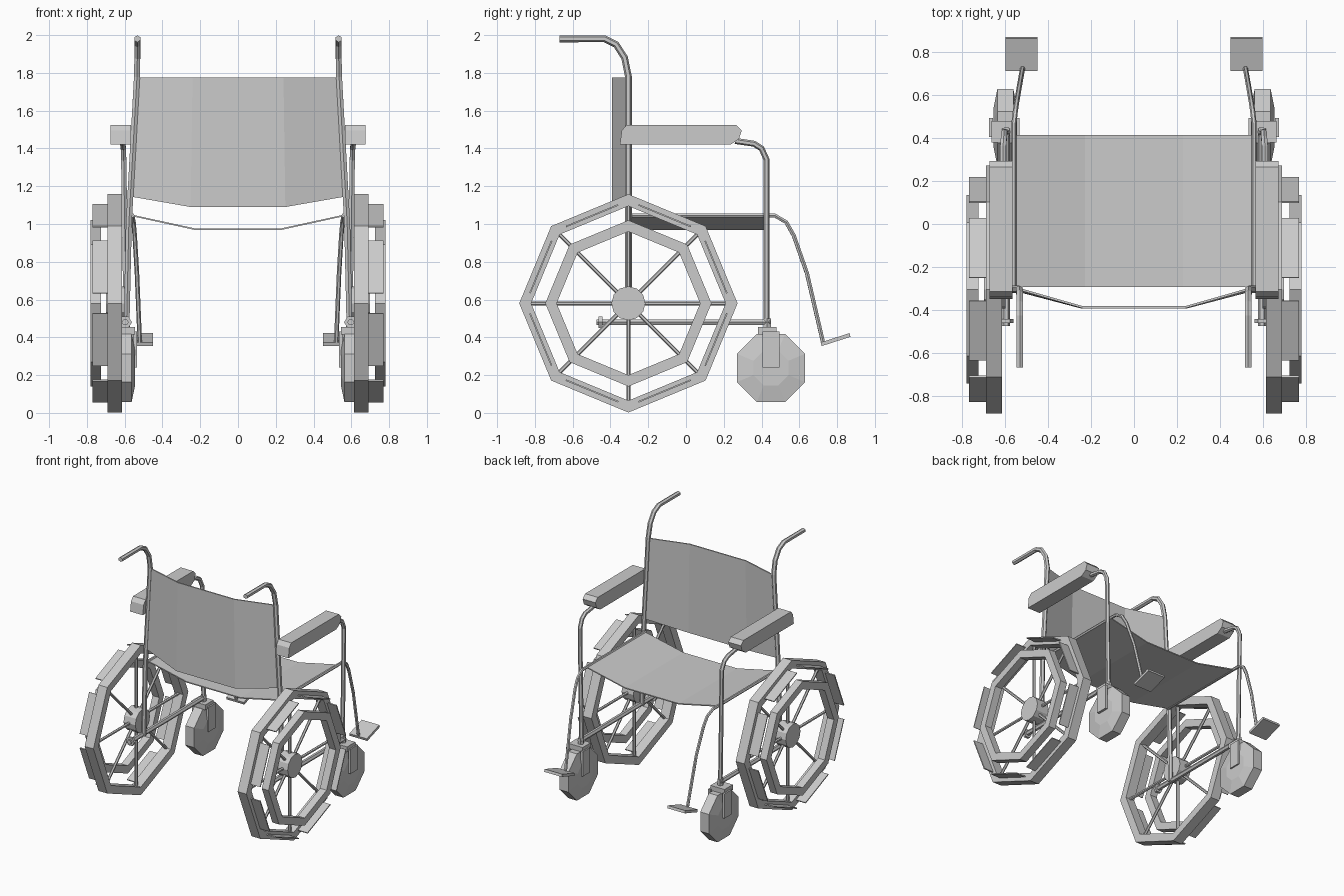
import bpy, bmesh
from math import sin, cos, pi
from mathutils import Matrix, Vector

if "Cube" in bpy.data.objects:
    bpy.data.objects.remove(bpy.data.objects["Cube"])


def finish(name, bm):
    bmesh.ops.recalc_face_normals(bm, faces=bm.faces)
    me = bpy.data.meshes.new(name)
    bm.to_mesh(me)
    bm.free()
    ob = bpy.data.objects.new(name, me)
    bpy.context.collection.objects.link(ob)
    return ob


def mirror(ob):
    m = ob.modifiers.new("mirror", 'MIRROR')
    m.use_axis = (True, False, False)
    return ob


def lathe(name, profile, center, phase=0.0, closed=True, n=8):
    """Revolve (x, radius) points around an x-parallel axis at (y, z)."""
    bm = bmesh.new()
    rings = []
    for k in range(n):
        a = phase + 2 * pi * k / n
        rings.append([bm.verts.new((x, center[0] + r * cos(a), center[1] + r * sin(a)))
                      for x, r in profile])
    count = len(profile)
    for k in range(n):
        a, b = rings[k], rings[(k + 1) % n]
        for i in range(count if closed else count - 1):
            j = (i + 1) % count
            bm.faces.new((a[i], a[j], b[j], b[i]))
    if not closed:
        for i in (0, -1):
            bm.faces.new([r[i] for r in rings])
    return mirror(finish(name, bm))


def box(name, center, size, tilt=0.0):
    bm = bmesh.new()
    bmesh.ops.create_cube(bm, size=1, matrix=Matrix.Translation(center)
                          @ Matrix.Rotation(tilt, 4, 'X') @ Matrix.Diagonal((*size, 1)))
    return mirror(finish(name, bm))


def tubes(name, points, radius):
    for side, s in (("right", 1), ("left", -1)):
        cu = bpy.data.curves.new(name, 'CURVE')
        cu.dimensions = '3D'
        cu.bevel_depth = radius
        cu.bevel_resolution = 1
        cu.use_fill_caps = True
        sp = cu.splines.new('POLY')
        sp.points.add(len(points) - 1)
        for p, (x, y, z) in zip(sp.points, points):
            p.co = (s * x, y, z, 1)
        sp.use_smooth = False
        bpy.context.collection.objects.link(bpy.data.objects.new(f"{name}_{side}", cu))


def sheet(name, rows, thickness):
    bm = bmesh.new()
    grid = [[bm.verts.new(p) for p in row] for row in rows]
    for i in range(len(grid[0]) - 1):
        bm.faces.new((grid[0][i], grid[0][i + 1], grid[1][i + 1], grid[1][i]))
    ob = finish(name, bm)
    m = ob.modifiers.new("thickness", 'SOLIDIFY')
    m.thickness = thickness
    m.offset = 0


# Large wheels: tyre, push rim, hub
WY, WZ = -0.305, 0.58
lathe("rear_tyre", [(0.615, 0.515), (0.615, 0.578), (0.69, 0.578), (0.69, 0.515)], (WY, WZ))
lathe("push_rim", [(0.725, 0.38), (0.725, 0.44), (0.782, 0.44), (0.782, 0.38)], (WY, WZ))
lathe("rear_hub", [(0.60, 0.09), (0.70, 0.09)], (WY, WZ), closed=False, n=12)

# Spokes and the thin plates carried by each tyre side
spokes, plates = bmesh.new(), bmesh.new()
for k in range(8):
    rot = Matrix.Translation((0, WY, WZ)) @ Matrix.Rotation(k * pi / 4, 4, 'X')
    bmesh.ops.create_cone(spokes, cap_ends=True, segments=6, radius1=0.011, radius2=0.011,
                          depth=0.48, matrix=rot @ Matrix.Translation((0.655, 0, 0.28)))
    rot = rot @ Matrix.Rotation(pi / 8, 4, 'X')
    bmesh.ops.create_cube(plates, size=1, matrix=rot @ Matrix.Translation((0.729, 0, 0.502))
                          @ Matrix.Diagonal((0.082, 0.30, 0.008, 1)))
mirror(finish("spokes", spokes))
mirror(finish("rim_plates", plates))

# Caster wheels with bulging sides, fork crown and stem
lathe("caster_wheel", [(0.545, 0.10), (0.563, 0.195), (0.637, 0.195), (0.655, 0.10)],
      (0.45, 0.238), phase=pi / 8, closed=False)
bm = bmesh.new()
for x in (0.543, 0.667):
    bmesh.ops.create_cube(bm, size=1, matrix=Matrix.Translation((x, 0.45, 0.335))
                          @ Matrix.Diagonal((0.018, 0.09, 0.19, 1)))
mirror(finish("caster_fork_arms", bm))
box("caster_fork_crown", (0.605, 0.43, 0.435), (0.12, 0.10, 0.04))
tubes("caster_stem", [(0.595, 0.43, 0.44), (0.595, 0.43, 0.50)], 0.022)

# Tubular side frame
tubes("lower_rail", [(0.597, -0.475, 0.48), (0.597, 0.445, 0.48)], 0.018)
tubes("rail_end_cap", [(0.597, -0.462, 0.48), (0.597, -0.443, 0.48)], 0.035)
tubes("back_post", [(0.59, WY, 0.47), (0.578, WY, 1.0), (0.535, WY, 1.78),
                    (0.533, -0.325, 1.88), (0.533, -0.37, 1.95), (0.533, -0.43, 1.98),
                    (0.533, -0.67, 1.98)], 0.018)
tubes("front_post", [(0.592, 0.427, 0.46), (0.605, 0.427, 1.34), (0.607, 0.40, 1.40),
                     (0.61, 0.36, 1.425), (0.61, 0.26, 1.44)], 0.016)
tubes("seat_and_leg_rail", [(0.56, -0.305, 1.045), (0.56, 0.47, 1.045), (0.553, 0.53, 1.01),
                            (0.547, 0.57, 0.94), (0.535, 0.64, 0.74), (0.52, 0.725, 0.375)], 0.012)
box("footplate", (0.525, 0.792, 0.388), (0.15, 0.16, 0.02), tilt=0.31)

# Armrests: side profile extruded across x
bm = bmesh.new()
profile = [(-0.35, 1.42), (-0.34, 1.495), (-0.315, 1.525), (0.265, 1.525),
           (0.295, 1.495), (0.28, 1.45), (0.235, 1.42)]
face = bm.faces.new([bm.verts.new((0.567, y, z)) for y, z in profile])
ext = bmesh.ops.extrude_face_region(bm, geom=[face])
bmesh.ops.translate(bm, vec=Vector((0.108, 0, 0)),
                    verts=[v for v in ext["geom"] if isinstance(v, bmesh.types.BMVert)])
mirror(finish("armrest", bm))

# Sagging fabric seat and backrest
sheet("seat", [[(x, y, z) for x, z in ((-0.56, 1.045), (-0.23, 0.973), (0.23, 0.973), (0.56, 1.045))]
               for y in (-0.295, 0.415)], 0.008)
sheet("backrest", [
    [(-0.565, WY, 1.145), (-0.25, -0.388, 1.09), (0.25, -0.388, 1.09), (0.565, WY, 1.145)],
    [(-0.53, WY, 1.775), (-0.24, -0.388, 1.775), (0.24, -0.388, 1.775), (0.53, WY, 1.775)]], 0.01)
